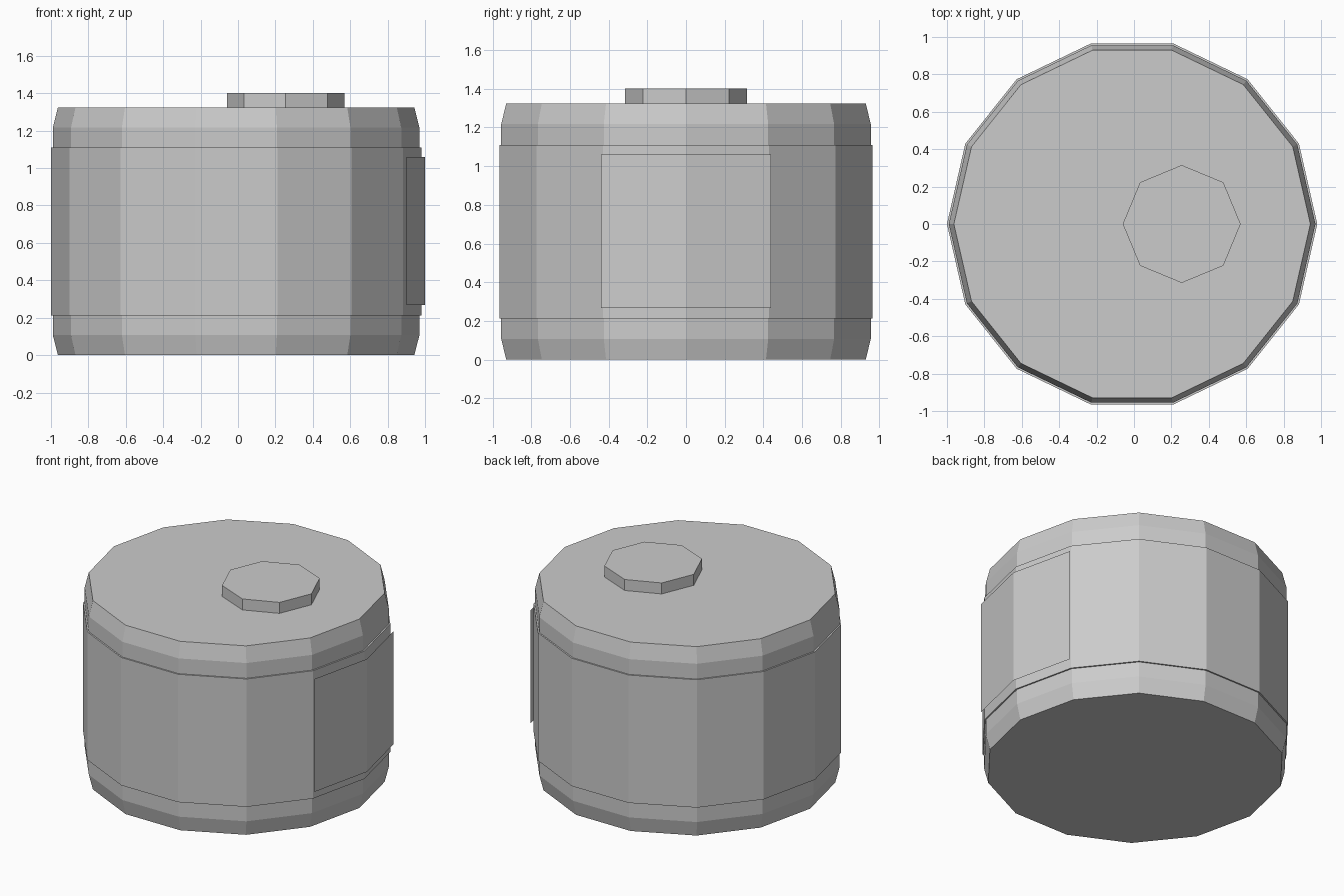
import bpy, bmesh
from math import cos, sin, tau

if "Cube" in bpy.data.objects:
    bpy.data.objects.remove(bpy.data.objects["Cube"])

SIDES = 14
CX = -0.01  # drum axis, shifted so the raised panel reaches x = 1


def lathe(name, profile, sides, cx, start=0, count=None, caps=False):
    """Sweep a (radius, z) profile around a vertical axis at x = cx."""
    bm = bmesh.new()
    full = count is None
    steps = sides if full else count + 1
    cols = []
    for i in range(steps):
        a = tau * (start + i) / sides
        cols.append([bm.verts.new((cx + r * cos(a), r * sin(a), z)) for r, z in profile])
    for i in range(sides if full else count):
        a, b = cols[i], cols[(i + 1) % steps]
        for j in range(len(profile) - 1):
            bm.faces.new((a[j], b[j], b[j + 1], a[j + 1]))
    if caps:
        bm.faces.new([c[0] for c in reversed(cols)])
        bm.faces.new([c[-1] for c in cols])
    mesh = bpy.data.meshes.new(name)
    bm.to_mesh(mesh)
    bm.free()
    obj = bpy.data.objects.new(name, mesh)
    bpy.context.collection.objects.link(obj)
    return obj


# Drum body with chamfered top and bottom rims
lathe("drum_body", [(0.953, 0), (0.98, 0.107), (0.98, 1.217), (0.953, 1.325)],
      SIDES, CX, caps=True)

# Slightly raised wrap around the middle, with narrow lips
lathe("wrap_band", [(0.98, 0.213), (0.99, 0.213), (0.99, 1.11), (0.98, 1.11)],
      SIDES, CX)

# Thin panel floating over the two facets at +x
lathe("side_panel", [(1.01, 0.268), (1.01, 1.06)], SIDES, CX, start=-1, count=2)

# Off-centre octagonal cap on the lid
lathe("lid_cap", [(0.315, 1.325), (0.315, 1.402)], 8, 0.255, caps=True)
